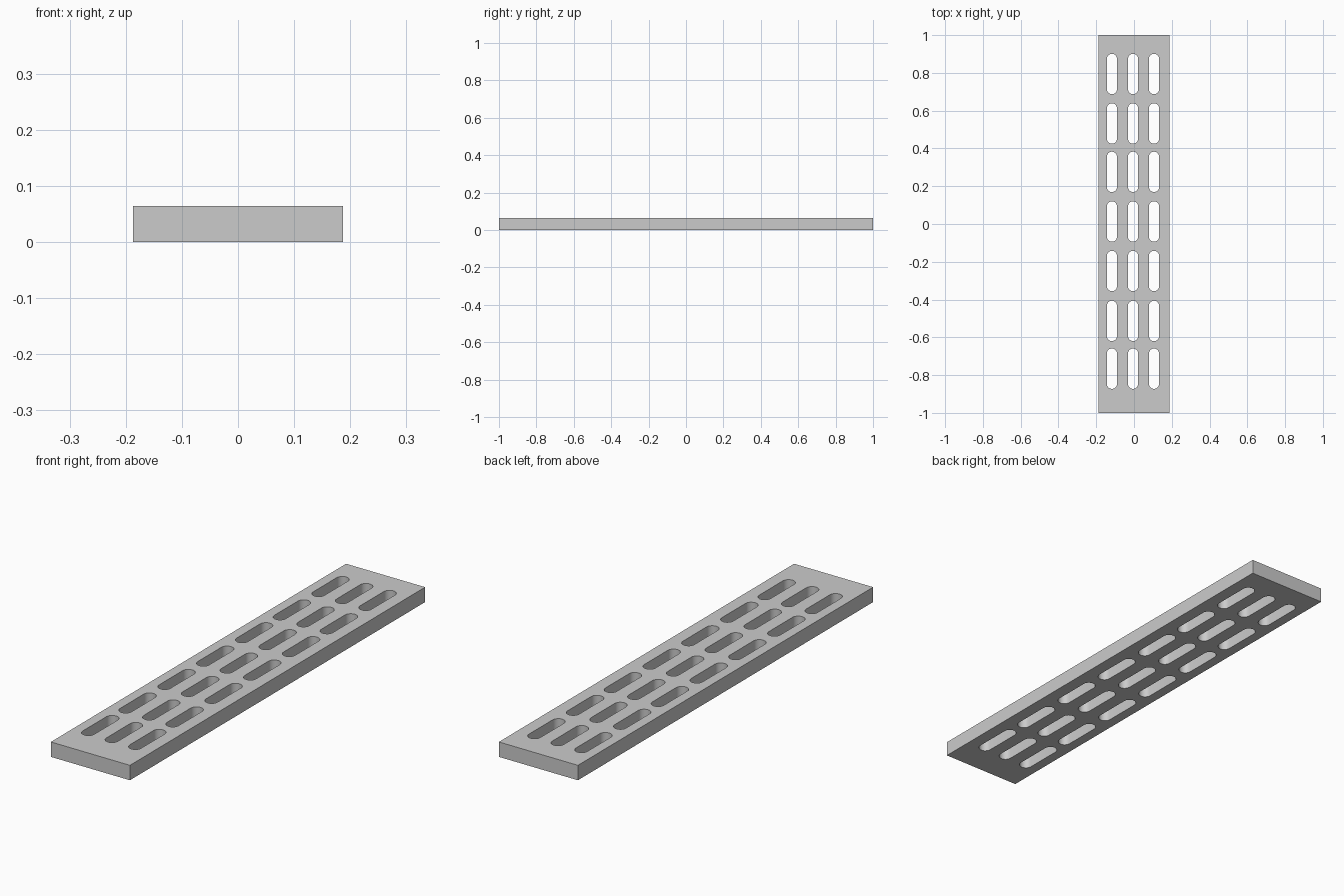
import bpy, bmesh, math

if "Cube" in bpy.data.objects:
    bpy.data.objects.remove(bpy.data.objects["Cube"])

HALF_W, HALF_L, HEIGHT = 0.1875, 1.0, 0.064
SLOT_R, SLOT_LEN = 0.027, 0.214
COLUMNS = (-0.117, -0.005, 0.106)
ROWS = (0.794, 0.532, 0.276, 0.013, -0.249, -0.513, -0.766)

grey = bpy.data.materials.new("plain grey")
grey.diffuse_color = (0.6, 0.6, 0.6, 1)
grey.use_nodes = True
grey.node_tree.nodes["Principled BSDF"].inputs["Base Color"].default_value = grey.diffuse_color


def add_loop(curve, points):
    spline = curve.splines.new('POLY')
    spline.points.add(len(points) - 1)
    for p, (x, y) in zip(spline.points, points):
        p.co = (x, y, 0, 1)
    spline.use_cyclic_u = True


def slot(cx, cy, steps=12):
    # rounded-end slot outline running along y
    d = SLOT_LEN / 2 - SLOT_R
    pts = []
    for start, off in ((0, d), (math.pi, -d)):
        for i in range(steps + 1):
            a = start + math.pi * i / steps
            pts.append((cx + SLOT_R * math.cos(a), cy + off + SLOT_R * math.sin(a)))
    return pts


# flat profile: plate outline with slot holes, extruded to thickness
curve = bpy.data.curves.new("plate_profile", 'CURVE')
curve.dimensions = '2D'
curve.fill_mode = 'BOTH'
curve.extrude = HEIGHT / 2
add_loop(curve, [(-HALF_W, -HALF_L), (HALF_W, -HALF_L), (HALF_W, HALF_L), (-HALF_W, HALF_L)])
for x in COLUMNS:
    for y in ROWS:
        add_loop(curve, slot(x, y))

# turn the profile into a clean mesh standing on the ground
profile = bpy.data.objects.new("profile_helper", curve)
bpy.context.collection.objects.link(profile)
mesh = bpy.data.meshes.new_from_object(
    profile.evaluated_get(bpy.context.evaluated_depsgraph_get()))
bpy.data.objects.remove(profile)

bm = bmesh.new()
bm.from_mesh(mesh)
bmesh.ops.remove_doubles(bm, verts=bm.verts, dist=1e-5)
bmesh.ops.translate(bm, verts=bm.verts, vec=(0, 0, HEIGHT / 2))
bmesh.ops.recalc_face_normals(bm, faces=bm.faces)
bm.to_mesh(mesh)
bm.free()

mesh.name = "slotted_plate"
mesh.materials.clear()
mesh.materials.append(grey)
plate = bpy.data.objects.new("slotted_plate", mesh)
bpy.context.collection.objects.link(plate)
bpy.context.view_layer.objects.active = plate
plate.select_set(True)
bpy.ops.object.shade_smooth_by_angle(angle=math.radians(30))
